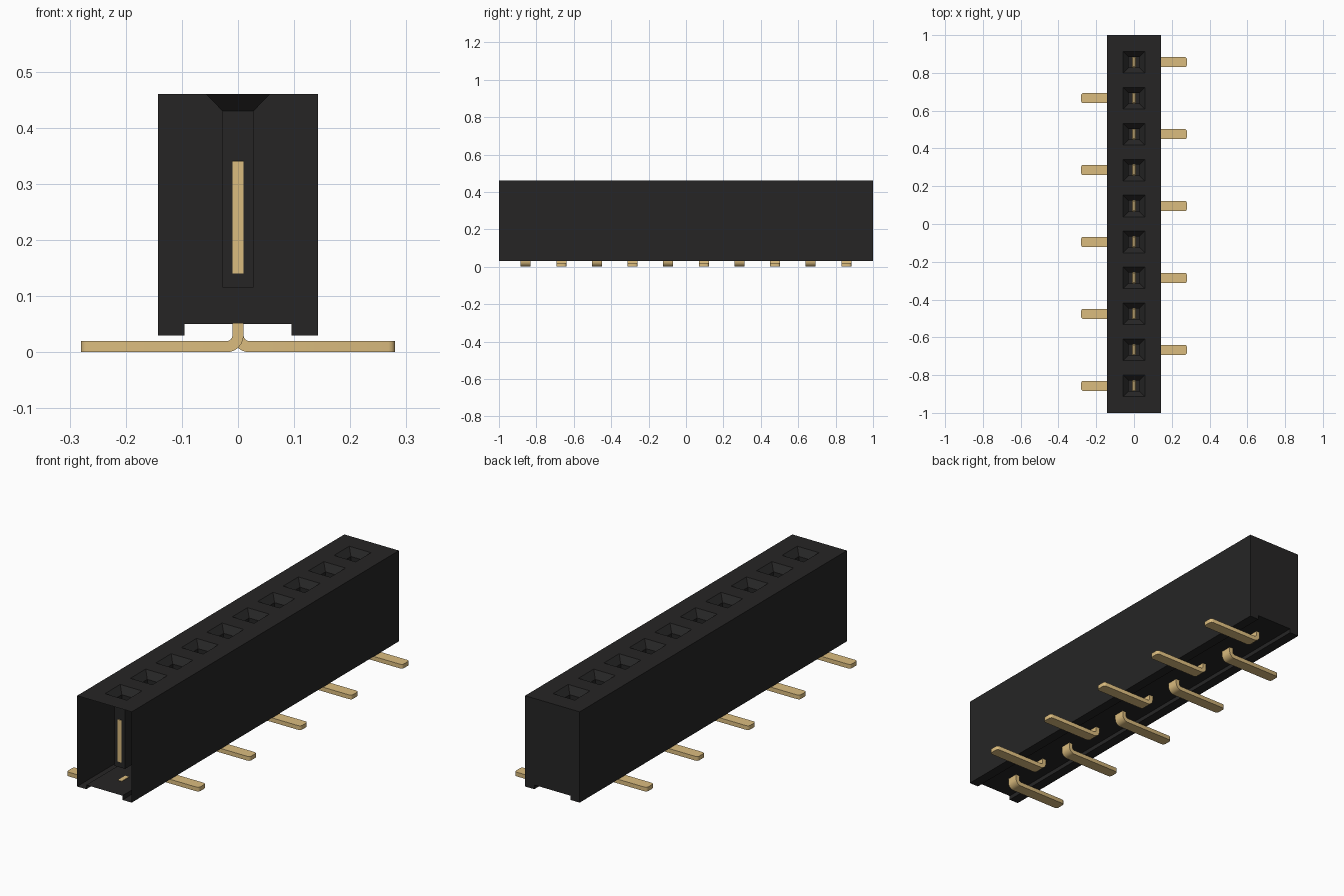
import bpy, bmesh, math
from mathutils import Matrix, Vector

cube = bpy.data.objects.get("Cube")
if cube:
    bpy.data.objects.remove(cube, do_unlink=True)

COUNT = 10
PITCH = 2 / 10.5
HALF_W, Z_LOW, Z_TOP = 0.143, 0.03, 0.46     # housing section
GROOVE_W, Z_FLOOR = 0.095, 0.05              # groove under the housing
MOUTH, WELL = 0.057, 0.028                   # socket half sizes
Z_NECK, Z_WELL = 0.43, 0.115
PIN_T, PIN_W = 0.01, 0.027                   # pin half thickness and half width


def material(name, rgb):
    m = bpy.data.materials.new(name)
    m.use_nodes = True
    m.diffuse_color = (*rgb, 1)
    bsdf = next(n for n in m.node_tree.nodes if n.type == 'BSDF_PRINCIPLED')
    bsdf.inputs["Base Color"].default_value = (*rgb, 1)
    return m


black = material("black plastic", (0.0191, 0.0185, 0.0185))
gold = material("gold metal", (0.708, 0.504, 0.211))


def to_mesh(bm, name, mat):
    mesh = bpy.data.meshes.new(name)
    bm.to_mesh(mesh)
    bm.free()
    mesh.materials.append(mat)
    return mesh


def add_object(name, mesh, location=(0, 0, 0), turn=0.0):
    ob = bpy.data.objects.new(name, mesh)
    ob.location = location
    ob.rotation_euler.z = turn
    bpy.context.collection.objects.link(ob)
    return ob


def rect(bm, hx, y0, y1, z):
    return [bm.verts.new(p) for p in
            ((-hx, y0, z), (hx, y0, z), (hx, y1, z), (-hx, y1, z))]


def bridge(bm, a, b):
    for i in range(len(a)):
        j = (i + 1) % len(a)
        bm.faces.new((a[i], a[j], b[j], b[i]))


# Housing: a thin shell, open at the front end, one cell per socket
section = [(HALF_W, Z_TOP), (HALF_W, Z_LOW), (GROOVE_W, Z_LOW), (GROOVE_W, Z_FLOOR),
           (-GROOVE_W, Z_FLOOR), (-GROOVE_W, Z_LOW), (-HALF_W, Z_LOW), (-HALF_W, Z_TOP)]
centres = [(i - (COUNT - 1) / 2) * PITCH for i in range(COUNT)]

bm = bmesh.new()
for i, y in enumerate(centres):
    y0 = -1 if i == 0 else y - PITCH / 2
    y1 = 1 if i == COUNT - 1 else y + PITCH / 2
    # Side walls, feet and floor
    near = [bm.verts.new((x, y0, z)) for x, z in section]
    far = [bm.verts.new((x, y1, z)) for x, z in section]
    for k in range(len(section) - 1):
        bm.faces.new((near[k], near[k + 1], far[k + 1], far[k]))
    # Top surface, funnel and square well
    rings = [rect(bm, HALF_W, y0, y1, Z_TOP),
             rect(bm, MOUTH, y - MOUTH, y + MOUTH, Z_TOP),
             rect(bm, WELL, y - WELL, y + WELL, Z_NECK),
             rect(bm, WELL, y - WELL, y + WELL, Z_WELL)]
    for a, b in zip(rings, rings[1:]):
        bridge(bm, a, b)
    bm.faces.new(rings[-1])
# Closed back end
bm.faces.new([bm.verts.new((x, 1, z)) for x, z in section])
bmesh.ops.remove_doubles(bm, verts=bm.verts, dist=1e-5)
bmesh.ops.recalc_face_normals(bm, faces=bm.faces)
add_object("housing", to_mesh(bm, "housing", black))

# Contact blade inside each well, with chamfered top
bm = bmesh.new()
z0, z1 = 0.14, 0.345
bmesh.ops.create_cube(bm, size=1, matrix=Matrix.Translation((0, 0, (z0 + z1) / 2))
                      @ Matrix.Diagonal((2 * PIN_T, 2 * WELL + 0.002, z1 - z0, 1)))
top_edges = [e for e in bm.edges if all(v.co.z > z1 - 1e-4 for v in e.verts)]
bmesh.ops.bevel(bm, geom=top_edges, offset=0.005, segments=1, affect='EDGES')
blade_mesh = to_mesh(bm, "contact_blade", gold)

# Solder tail: upright stub, bend and foot with a rounded tip
TIP, BEND_X, BEND_Z = 0.28, 0.02, 0.03


def arc(radius):
    angles = [math.pi + math.pi / 2 * k / 6 for k in range(7)]
    return [(BEND_X + radius * math.cos(a), BEND_Z + radius * math.sin(a)) for a in angles]


outline = ([(-PIN_T, 0.052)] + arc(0.03) + [(TIP, 0), (TIP, 0.02)]
           + arc(0.01)[::-1] + [(PIN_T, 0.052)])
bm = bmesh.new()
face = bm.faces.new([bm.verts.new((x, -PIN_W, z)) for x, z in outline])
out = bmesh.ops.extrude_face_region(bm, geom=[face])
bmesh.ops.translate(bm, vec=Vector((0, 2 * PIN_W, 0)),
                    verts=[g for g in out["geom"] if isinstance(g, bmesh.types.BMVert)])
tip_edges = [e for e in bm.edges
             if all(v.co.x > TIP - 1e-4 for v in e.verts)
             and abs(e.verts[0].co.y - e.verts[1].co.y) < 1e-4]
bmesh.ops.bevel(bm, geom=tip_edges, offset=0.012, segments=3, profile=0.5, affect='EDGES')
bmesh.ops.recalc_face_normals(bm, faces=bm.faces)
tail_mesh = to_mesh(bm, "solder_tail", gold)

# Tails alternate sides, starting on the -x side at the front
for i, y in enumerate(centres):
    add_object(f"contact_blade_{i + 1}", blade_mesh, (0, y, 0))
    add_object(f"solder_tail_{i + 1}", tail_mesh, (0, y, 0), 0 if i % 2 else math.pi)

# Smooth the bends, keep the corners sharp
bpy.ops.object.select_all(action='DESELECT')
tail = bpy.data.objects["solder_tail_1"]
tail.select_set(True)
bpy.context.view_layer.objects.active = tail
bpy.ops.object.shade_smooth_by_angle(angle=math.radians(35))
